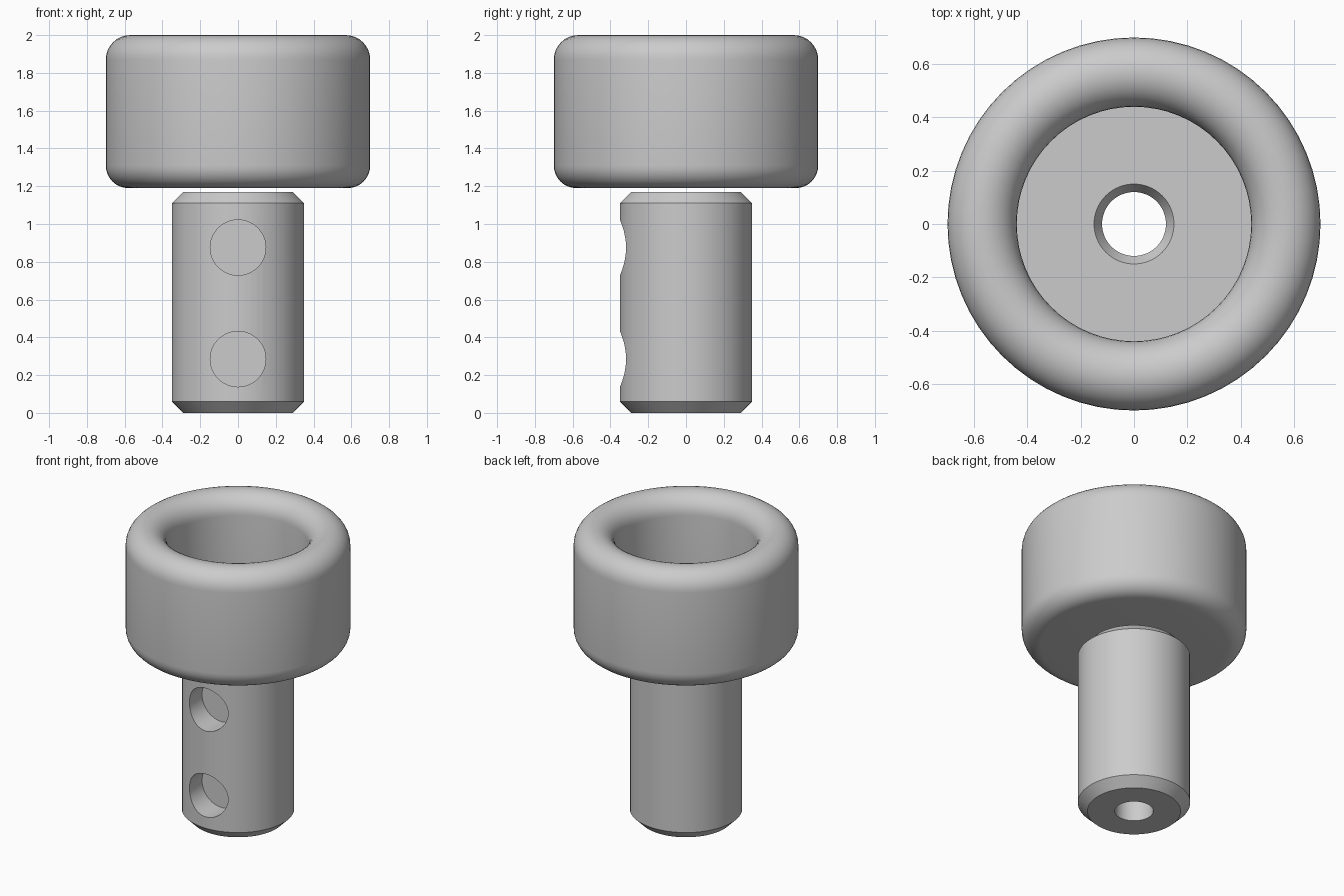
import bpy, bmesh
from math import sin, cos, pi, radians

if "Cube" in bpy.data.objects:
    bpy.data.objects.remove(bpy.data.objects["Cube"])

SEGS = 64


def arc(cx, cz, r, a0, a1, n=8):
    """Points of a fillet in the r-z plane, angles in degrees."""
    return [(cx + r * cos(radians(a0 + (a1 - a0) * i / n)),
             cz + r * sin(radians(a0 + (a1 - a0) * i / n))) for i in range(n + 1)]


def lathe(name, profile):
    """Revolve a closed r-z profile around the z axis."""
    bm = bmesh.new()
    rings = [[bm.verts.new((r * cos(2 * pi * k / SEGS), r * sin(2 * pi * k / SEGS), z))
              for k in range(SEGS)] for r, z in profile]
    for a, b in zip(rings, rings[1:] + rings[:1]):
        for k in range(SEGS):
            j = (k + 1) % SEGS
            bm.faces.new((a[k], a[j], b[j], b[k]))
    bmesh.ops.recalc_face_normals(bm, faces=bm.faces)
    me = bpy.data.meshes.new(name)
    bm.to_mesh(me)
    bm.free()
    ob = bpy.data.objects.new(name, me)
    bpy.context.collection.objects.link(ob)
    return ob


def activate(ob):
    bpy.ops.object.select_all(action='DESELECT')
    ob.select_set(True)
    bpy.context.view_layer.objects.active = ob


def smooth(ob):
    activate(ob)
    bpy.ops.object.shade_smooth_by_angle(angle=radians(30))


# Cup-shaped head: rounded lip, flat floor, countersunk hole
floor_z = 1.39
head = lathe("head",
             [(0.12, 1.19)]
             + arc(0.58, 1.31, 0.12, -90, 0)
             + arc(0.57, 1.87, 0.13, 0, 180, 16)
             + [(0.44, floor_z), (0.15, floor_z), (0.12, floor_z - 0.05)])

# Hollow shaft with chamfered ends
shaft = lathe("shaft", [(0.12, 0), (0.29, 0), (0.35, 0.06), (0.35, 1.11),
                        (0.29, 1.17), (0.12, 1.17)])

# Two blind holes in the front of the shaft
for z in (0.285, 0.875):
    bpy.ops.mesh.primitive_cylinder_add(vertices=48, radius=0.147, depth=0.4,
                                        location=(0, -0.38, z), rotation=(pi / 2, 0, 0))
    cutter = bpy.context.object
    cutter.name = "hole_cutter"
    cutter.hide_render = True
    mod = shaft.modifiers.new("blind_hole", 'BOOLEAN')
    mod.operation = 'DIFFERENCE'
    mod.solver = 'EXACT'
    mod.object = cutter
    activate(shaft)
    bpy.ops.object.modifier_apply(modifier=mod.name)
    bpy.data.objects.remove(cutter)

smooth(head)
smooth(shaft)
